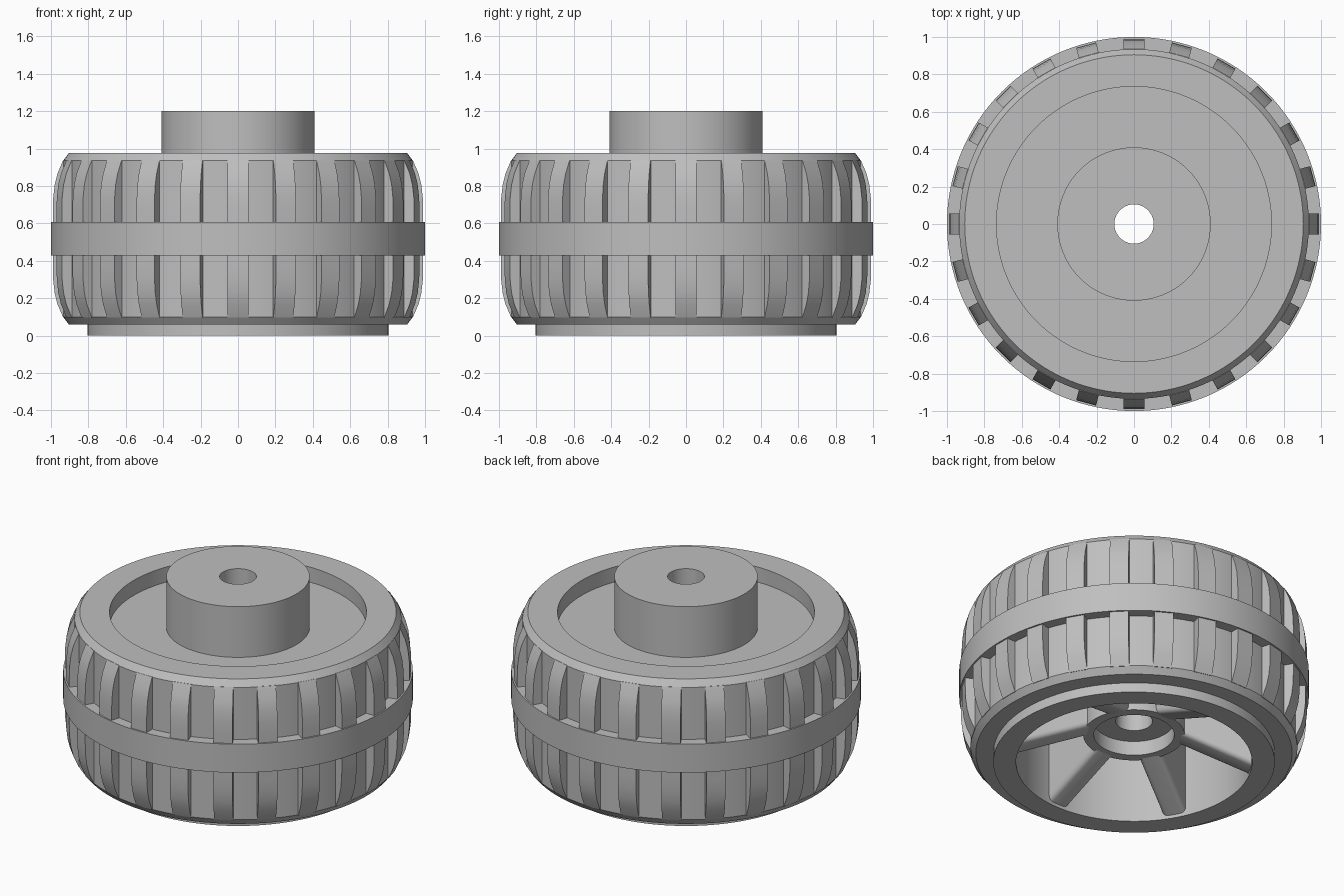
import bpy
import bmesh
from math import cos, sin, tau, radians

cube = bpy.data.objects.get("Cube")
if cube:
    bpy.data.objects.remove(cube, do_unlink=True)

grey = bpy.data.materials.new("plain grey")
grey.use_nodes = True
grey.diffuse_color = (0.52, 0.52, 0.52, 1)
grey.node_tree.nodes["Principled BSDF"].inputs["Base Color"].default_value = grey.diffuse_color


def finish(name, bm, angle=30):
    bmesh.ops.recalc_face_normals(bm, faces=bm.faces)
    mesh = bpy.data.meshes.new(name)
    bm.to_mesh(mesh)
    bm.free()
    mesh.materials.append(grey)
    obj = bpy.data.objects.new(name, mesh)
    bpy.context.collection.objects.link(obj)
    bpy.ops.object.select_all(action="DESELECT")
    obj.select_set(True)
    bpy.context.view_layer.objects.active = obj
    bpy.ops.object.shade_smooth_by_angle(angle=radians(angle))
    return obj


def revolve(name, profile, steps=128):
    """Turn a closed (radius, height) outline around z."""
    bm = bmesh.new()
    rings = [[bm.verts.new((r * cos(tau * i / steps), r * sin(tau * i / steps), z))
              for r, z in profile] for i in range(steps)]
    count = len(profile)
    for i in range(steps):
        a, b = rings[i], rings[(i + 1) % steps]
        for j in range(count):
            k = (j + 1) % count
            bm.faces.new((a[j], b[j], b[k], a[k]))
    return finish(name, bm)


def radial_slabs(name, profile, width, count, start=0, bevel_below=None):
    """Repeat a thick (radius, height) outline around z."""
    bm = bmesh.new()
    for i in range(count):
        t = start + tau * i / count
        sides = [[bm.verts.new((r * cos(t) - s * sin(t), r * sin(t) + s * cos(t), z))
                  for r, z in profile] for s in (-width / 2, width / 2)]
        a, b = sides
        bm.faces.new(a)
        bm.faces.new(b[::-1])
        for j in range(len(profile)):
            k = (j + 1) % len(profile)
            bm.faces.new((a[j], b[j], b[k], a[k]))
    if bevel_below is not None:
        # round the long lower edges
        edges = [e for e in bm.edges if all(v.co.z < bevel_below for v in e.verts)
                 and e.calc_length() > width * 2]
        bmesh.ops.bevel(bm, geom=edges, offset=0.03, segments=4, profile=0.5,
                        affect="EDGES")
    return finish(name, bm)


# Tyre body, the floor of the tread grooves
revolve("tyre_body", [(0.735, 0.06), (0.905, 0.06), (0.935, 0.10), (0.935, 0.935),
                      (0.905, 0.975), (0.735, 0.975)])

# Raised band around the middle
revolve("centre_band", [(0.90, 0.427), (1.0, 0.427), (1.0, 0.607), (0.90, 0.607)])

# Tread ridges, rounded towards both shoulders
middle = 0.517
upper = [(0.99, 0.15), (0.988, 0.22), (0.98, 0.29), (0.965, 0.35), (0.935, 0.42)]
lugs = [(0.90, middle - 0.42)] + [(r, middle - h) for r, h in reversed(upper)]
lugs += [(r, middle + h) for r, h in upper] + [(0.90, middle + 0.42)]
radial_slabs("tread_ridges", lugs, 0.11, 24)

# Wheel core: foot ring, outer wall, dished plate and bored hub
revolve("wheel_core", [
    (0.675, 0), (0.805, 0), (0.805, 0.08), (0.735, 0.08), (0.735, 0.88),
    (0.41, 0.88), (0.41, 1.2), (0.105, 1.2), (0.105, 0.27), (0.23, 0.27),
    (0.23, 0.18), (0.29, 0.18), (0.29, 0.80), (0.675, 0.80)])

# Webs joining the hub to the outer wall underneath
radial_slabs("spokes", [(0.255, 0.185), (0.715, 0.005), (0.715, 0.82), (0.255, 0.82)],
             0.14, 6, radians(30), bevel_below=0.2)
